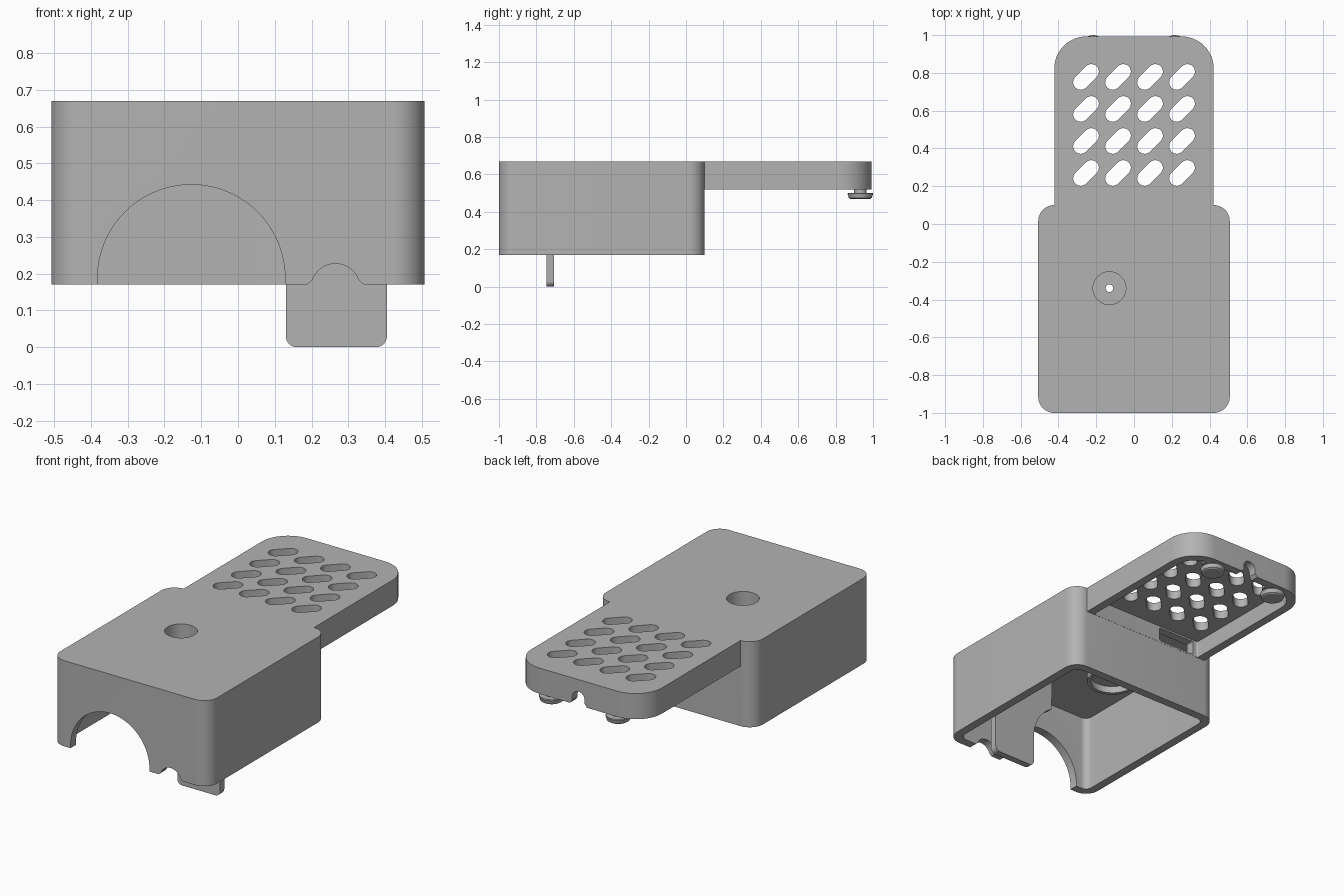
import bpy, bmesh
from math import cos, sin, pi, radians

if "Cube" in bpy.data.objects:
    bpy.data.objects.remove(bpy.data.objects["Cube"])

# One grey plastic for everything
grey = bpy.data.materials.new("grey_plastic")
grey.use_nodes = True
colour = (0.45, 0.45, 0.45, 1)
grey.diffuse_color = colour
grey.node_tree.nodes["Principled BSDF"].inputs["Base Color"].default_value = colour


def arc(cx, cy, r, a0, a1, n=12):
    """Points on an arc, angles in degrees."""
    steps = [radians(a0 + (a1 - a0) * i / n) for i in range(n + 1)]
    return [(cx + r * cos(a), cy + r * sin(a)) for a in steps]


def circle(cx, cy, r, n=48):
    return arc(cx, cy, r, 0, 360, n)[:-1]


def rounded(x0, x1, y0, y1, r_low, r_high):
    """Rectangle with separate corner radii for its low and high ends."""
    return (arc(x1 - r_low, y0 + r_low, r_low, -90, 0)
            + arc(x1 - r_high, y1 - r_high, r_high, 0, 90)
            + arc(x0 + r_high, y1 - r_high, r_high, 90, 180)
            + arc(x0 + r_low, y0 + r_low, r_low, 180, 270))


def prism(name, outline, lo, hi, axis="z"):
    """Extrude an outline along z, or an x-z outline along y."""
    bm = bmesh.new()
    verts = [bm.verts.new((u, v, lo) if axis == "z" else (u, lo, v)) for u, v in outline]
    face = bm.faces.new(verts)
    moved = bmesh.ops.extrude_face_region(bm, geom=[face])["geom"]
    shift = (0, 0, hi - lo) if axis == "z" else (0, hi - lo, 0)
    bmesh.ops.translate(bm, vec=shift, verts=[g for g in moved if isinstance(g, bmesh.types.BMVert)])
    return finish(name, bm)


def lathe(name, profile, x, y):
    """Turn an (r, z) profile about a vertical axis."""
    bm = bmesh.new()
    verts = [bm.verts.new((x + r, y, z)) for r, z in profile]
    edges = [bm.edges.new(pair) for pair in zip(verts, verts[1:])]
    bmesh.ops.spin(bm, geom=verts + edges, cent=(x, y, 0), axis=(0, 0, 1),
                   angle=2 * pi, steps=32, use_duplicate=False)
    bmesh.ops.remove_doubles(bm, verts=bm.verts, dist=0.0005)
    return finish(name, bm)


def finish(name, bm):
    bmesh.ops.recalc_face_normals(bm, faces=bm.faces)
    mesh = bpy.data.meshes.new(name)
    bm.to_mesh(mesh)
    bm.free()
    mesh.materials.append(grey)
    obj = bpy.data.objects.new(name, mesh)
    bpy.context.collection.objects.link(obj)
    return obj


def combine(target, tool, operation):
    """Apply a boolean and discard the tool."""
    mod = target.modifiers.new(operation, "BOOLEAN")
    mod.operation, mod.object, mod.solver = operation, tool, "EXACT"
    bpy.context.view_layer.update()
    result = bpy.data.meshes.new_from_object(
        target.evaluated_get(bpy.context.evaluated_depsgraph_get()))
    target.modifiers.clear()
    target.data = result
    bpy.data.objects.remove(tool)


def cut(target, outline, lo, hi, axis="z"):
    combine(target, prism("cutter", outline, lo, hi, axis), "DIFFERENCE")


def add(target, outline, lo, hi, axis="z"):
    combine(target, prism("piece", outline, lo, hi, axis), "UNION")


BOTTOM, ROOF, TOP = 0.17, 0.62, 0.67
LEDGE = 0.52
HOLE = (-0.13, -0.34)
FEET = [(-0.215, 0.932), (0.215, 0.932)]

# Housing: deep box plus thin rear panel, both hollow from below
housing = prism("housing", rounded(-0.507, 0.507, -1, 0.1, 0.085, 0.085), BOTTOM, TOP)
add(housing, rounded(-0.422, 0.422, 0, 0.993, 0.01, 0.17), LEDGE, TOP)
cut(housing, rounded(-0.457, 0.457, -0.95, 0.05, 0.04, 0.04), 0.1, ROOF)
cut(housing, rounded(-0.372, 0.372, 0.101, 0.943, 0.01, 0.12), 0.4, ROOF)

# Cable passage between the two hollows
cut(housing, rounded(-0.34, -0.1, 0.53, 0.61, 0.01, 0.01), 0.03, 0.13, "y")

# Bosses for the feet and the screw
for x, y in FEET:
    add(housing, circle(x, y, 0.058), LEDGE, 0.64)
add(housing, circle(*HOLE, 0.14), 0.47, 0.64)

# Screw recess, hole and underside pocket
cut(housing, circle(*HOLE, 0.087), 0.55, 0.8)
cut(housing, circle(*HOLE, 0.12), 0.4, 0.51)
cut(housing, circle(*HOLE, 0.02), 0.4, 0.8)

# Large and small arches in the front wall
cut(housing, [(0.128, 0.1)] + arc(-0.127, 0.187, 0.255, 0, 180, 40) + [(-0.382, 0.1)],
    -1.1, -0.93, "y")
cut(housing, [(0.342, 0.1), (0.342, BOTTOM)] + arc(0.265, 0.16, 0.067, 20, 160, 20)
    + [(0.188, BOTTOM), (0.188, 0.1)], -1.1, -0.93, "y")

# Cable notch in the rear wall
cut(housing, [(0.055, 0.45), (0.055, LEDGE), (0.04, 0.54)] + arc(0, 0.56, 0.04, 0, 180)
    + [(-0.04, 0.54), (-0.055, LEDGE), (-0.055, 0.45)], 0.9, 1.1, "y")

# Grid of slanted vent slots
for row in range(4):
    for col in range(4):
        x, y = -0.254 + 0.1695 * col, 0.27 + 0.1695 * row
        slot = arc(x + 0.028, y + 0.028, 0.04, -45, 135) + arc(x - 0.028, y - 0.028, 0.04, 135, 315)
        cut(housing, slot, 0.55, 0.75)

# Inner divider with a tab below the housing, following the large arch
divider = prism("divider_tab",
                arc(0.16, 0.03, 0.03, 180, 270, 6) + arc(0.375, 0.03, 0.03, 270, 360, 6)
                + [(0.405, 0.63), (0.0, 0.63)]
                + arc(-0.127, 0.187, 0.257, 60, 0, 16), -0.745, -0.705, "y")

# Mushroom feet under the rear panel
feet = [lathe(f"{side}_foot", [(0, 0.47), (0.054, 0.47), (0.062, 0.475), (0.068, 0.497),
                               (0.066, 0.502), (0.033, 0.502), (0.033, 0.53), (0, 0.53)], x, y)
        for side, (x, y) in zip(("right", "left"), FEET)]

# Smooth curved walls, keep hard edges
bpy.ops.object.select_all(action="DESELECT")
for obj in [housing, divider] + feet:
    obj.select_set(True)
bpy.context.view_layer.objects.active = housing
bpy.ops.object.shade_smooth_by_angle(angle=radians(30))
